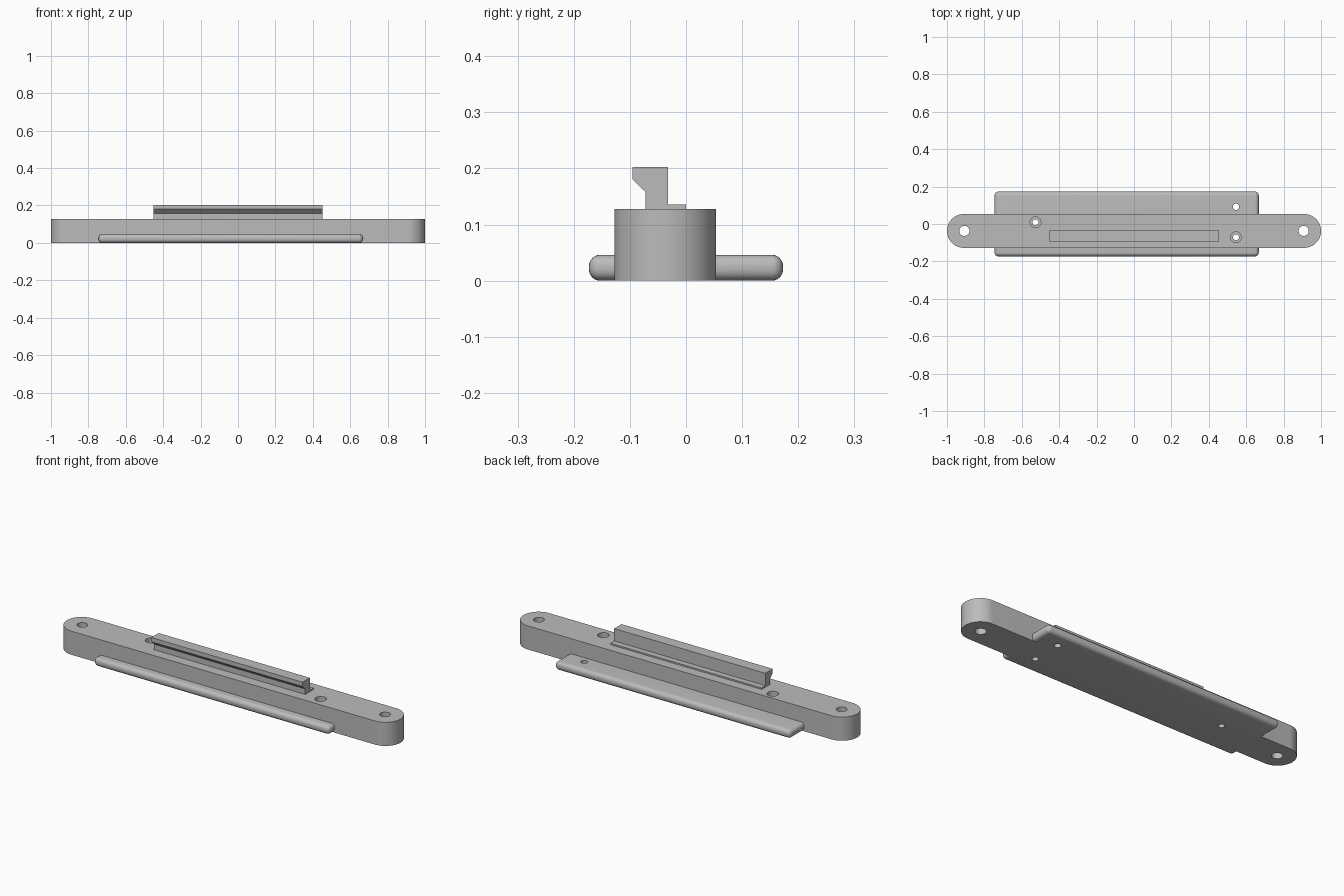
import bpy, bmesh, math
from mathutils import Vector

cube = bpy.data.objects.get("Cube")
if cube:
    bpy.data.objects.remove(cube, do_unlink=True)

grey = bpy.data.materials.new("mid grey")
grey.use_nodes = True
COLOUR = (0.5, 0.5, 0.5, 1)
grey.diffuse_color = COLOUR
grey.node_tree.nodes["Principled BSDF"].inputs["Base Color"].default_value = COLOUR

BAR_Y, BAR_R, BAR_TOP = -0.037, 0.0905, 0.128
PLATE_TOP = 0.046


def prism(name, points, push):
    """Extrude a closed outline of 3D points along a vector."""
    bm = bmesh.new()
    face = bm.faces.new([bm.verts.new(p) for p in points])
    new = bmesh.ops.extrude_face_region(bm, geom=[face])["geom"]
    bmesh.ops.translate(bm, vec=Vector(push),
                        verts=[v for v in new if isinstance(v, bmesh.types.BMVert)])
    bmesh.ops.recalc_face_normals(bm, faces=bm.faces)
    mesh = bpy.data.meshes.new(name)
    bm.to_mesh(mesh)
    bm.free()
    obj = bpy.data.objects.new(name, mesh)
    bpy.context.collection.objects.link(obj)
    mesh.materials.append(grey)
    return obj


def arc(cx, cy, r, z, start, end, n):
    step = (end - start) / n
    return [(cx + r * math.cos(start + i * step), cy + r * math.sin(start + i * step), z)
            for i in range(n + 1)]


def apply(obj, kind, **settings):
    bpy.ops.object.select_all(action='DESELECT')
    obj.select_set(True)
    bpy.context.view_layer.objects.active = obj
    mod = obj.modifiers.new(kind.title(), kind)
    for key, value in settings.items():
        setattr(mod, key, value)
    bpy.ops.object.modifier_apply(modifier=mod.name)


def drill(obj, x, y, r, bottom=-0.1):
    ring = arc(x, y, r, bottom, 0, math.tau, 32)[:-1]
    cutter = prism("drill", ring, (0, 0, 0.4))
    cutter.hide_render = True
    apply(obj, 'BOOLEAN', operation='DIFFERENCE', solver='EXACT', object=cutter)
    bpy.data.objects.remove(cutter, do_unlink=True)


def smooth(obj):
    bpy.ops.object.select_all(action='DESELECT')
    obj.select_set(True)
    bpy.context.view_layer.objects.active = obj
    bpy.ops.object.shade_smooth_by_angle(angle=math.radians(30))


# Main bar with rounded ends
q = math.pi / 2
end_x = 1 - BAR_R
outline = (arc(end_x, BAR_Y, BAR_R, 0, -q, q, 32)
           + arc(-end_x, BAR_Y, BAR_R, 0, q, 3 * q, 32))
bar = prism("main_bar", outline, (0, 0, BAR_TOP))

# Thin base plate with rounded edges
x0, x1, y = -0.745, 0.667, 0.173
plate = prism("base_plate", [(x0, -y, 0), (x1, -y, 0), (x1, y, 0), (x0, y, 0)],
              (0, 0, PLATE_TOP))
apply(plate, 'BEVEL', width=0.02, segments=6, limit_method='NONE')

# Mounting holes at the bar ends
for side in (-1, 1):
    drill(bar, side * 0.907, BAR_Y, 0.027)

# Counterbored screw holes through bar and plate
for x, y in ((-0.527, 0.009), (0.545, -0.071)):
    drill(bar, x, y, 0.029, bottom=0.075)
    for part in (bar, plate):
        drill(part, x, y, 0.016)

# Extra hole in the exposed part of the plate
drill(plate, 0.545, 0.092, 0.017)

# Hooked rail with a thin foot
profile = [(-0.072, 0.127), (0, 0.127), (0, 0.136), (-0.032, 0.136), (-0.032, 0.203),
           (-0.095, 0.203), (-0.095, 0.18), (-0.072, 0.158)]
rail = prism("hooked_rail", [(-0.453, y, z) for y, z in profile], (0.906, 0, 0))

for part in (bar, plate):
    smooth(part)
